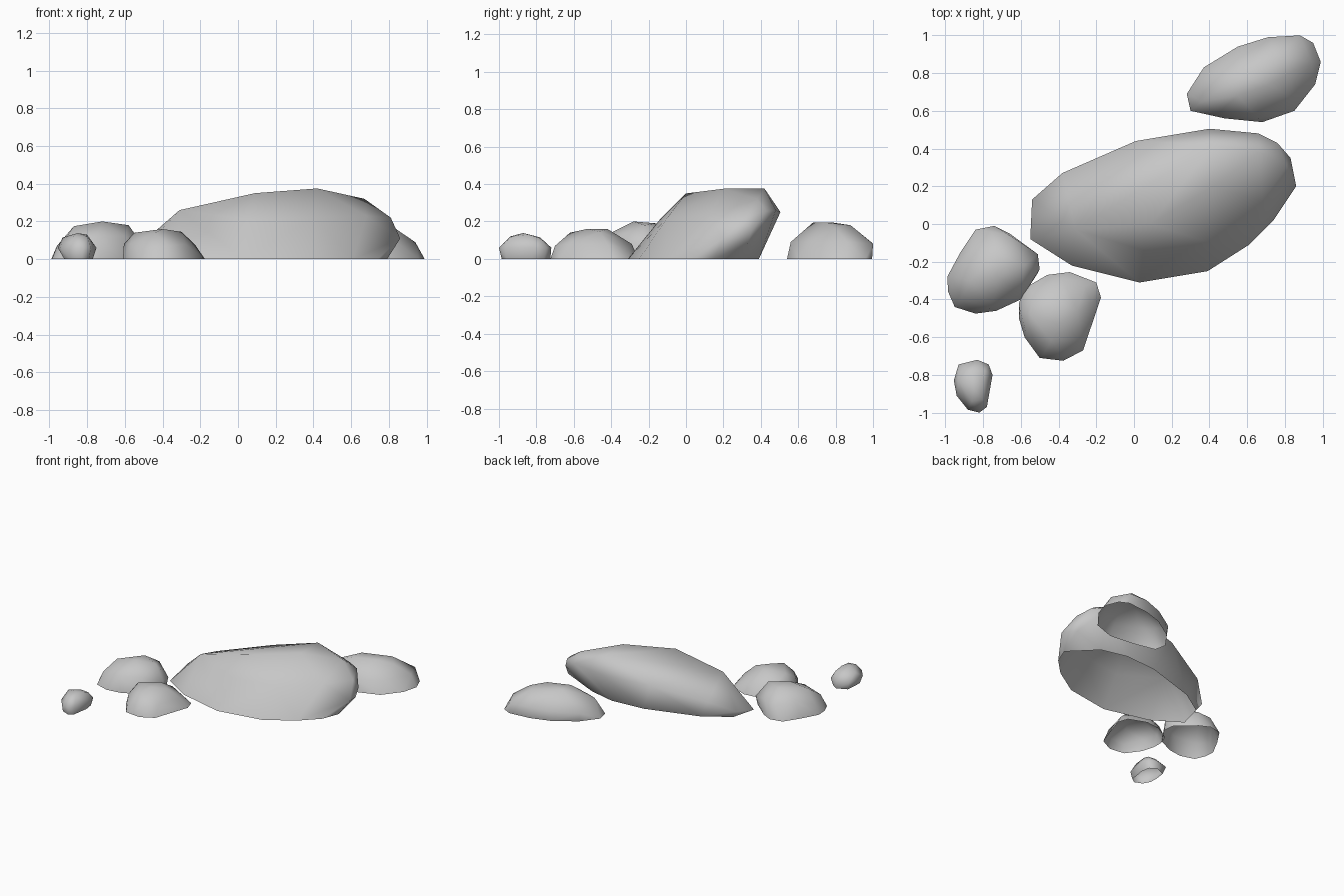
import bpy, bmesh

stone = bpy.data.materials.new("grey stone")
stone.diffuse_color = (0.57, 0.57, 0.57, 1)


def rock(name, base, upper):
    """Smooth-shaded boulder: hull of a ground outline and upper corners, open underneath."""
    bm = bmesh.new()
    for p in [(x, y, 0) for x, y in base] + upper:
        bm.verts.new(p)
    bmesh.ops.convex_hull(bm, input=bm.verts[:])
    loose = [v for v in bm.verts if not v.link_faces]
    bmesh.ops.delete(bm, geom=loose, context='VERTS')
    floor = [f for f in bm.faces if all(v.co.z < 1e-4 for v in f.verts)]
    bmesh.ops.delete(bm, geom=floor, context='FACES')
    bmesh.ops.recalc_face_normals(bm, faces=bm.faces[:])
    if sum(f.normal.z * f.calc_area() for f in bm.faces) < 0:
        bmesh.ops.reverse_faces(bm, faces=bm.faces[:])
    for f in bm.faces:
        f.smooth = True
    me = bpy.data.meshes.new(name)
    bm.to_mesh(me)
    bm.free()
    me.materials.append(stone)
    ob = bpy.data.objects.new(name, me)
    bpy.context.collection.objects.link(ob)


# Large leaning slab, overhanging at the back
rock("large_boulder",
     [(-.55, -.08), (-.33, -.22), (.03, -.31), (.39, -.25), (.61, -.11), (.74, .02),
      (.79, .15), (.6, .34), (.39, .39), (.12, .37), (-.3, .24), (-.5, .11)],
     [(-.54, .13, .06), (-.38, .27, .15), (.01, .44, .24), (.4, .505, .25), (.66, .48, .26),
      (.76, .43, .255), (.83, .35, .15), (.82, .33, .08), (.86, .2, .11), (-.31, -.03, .26),
      (.09, .0, .35), (.42, .2, .375), (.42, .42, .375), (.67, .38, .32), (.81, .31, .22),
      (.05, -.14, .21), (.4, -.1, .22), (.68, .12, .23)])

# Boulder at the back right
rock("back_boulder",
     [(.28, .69), (.38, .82), (.55, .93), (.71, .98), (.88, .995), (.95, .96), (.99, .86),
      (.96, .74), (.85, .6), (.68, .54), (.48, .56), (.3, .6)],
     [(.37, .83, .07), (.55, .94, .08), (.71, .99, .09), (.88, 1, .08), (.94, .86, .09),
      (.84, .66, .09), (.66, .56, .09), (.46, .6, .12), (.36, .65, .13), (.55, .68, .195),
      (.56, .78, .195), (.72, .74, .195), (.76, .88, .18), (.83, .8, .165)])

# Pair of boulders at the left
rock("left_boulder",
     [(-.99, -.28), (-.985, -.36), (-.95, -.44), (-.84, -.475), (-.73, -.46), (-.6, -.4),
      (-.51, -.26), (-.52, -.17), (-.66, -.05), (-.74, -.01), (-.84, -.03), (-.92, -.15)],
     [(-.96, -.28, .07), (-.92, -.4, .1), (-.75, -.44, .12), (-.6, -.36, .12),
      (-.5, -.24, .07), (-.51, -.16, .07), (-.66, -.06, .12), (-.76, -.04, .1),
      (-.87, -.15, .13), (-.87, -.3, .175), (-.72, -.16, .19), (-.72, -.28, .2), (-.58, -.22, .18)])
rock("front_boulder",
     [(-.61, -.42), (-.58, -.34), (-.46, -.27), (-.34, -.255), (-.2, -.31), (-.175, -.39),
      (-.27, -.67), (-.375, -.725), (-.5, -.71), (-.58, -.6), (-.61, -.5)],
     [(-.605, -.46, .08), (-.57, -.58, .08), (-.48, -.69, .06), (-.37, -.7, .07),
      (-.28, -.62, .08), (-.23, -.42, .08), (-.26, -.33, .05), (-.38, -.29, .08),
      (-.54, -.36, .09), (-.55, -.48, .14), (-.44, -.62, .14), (-.4, -.53, .16),
      (-.4, -.42, .16), (-.3, -.46, .145)])

# Small stone at the front left
rock("small_stone",
     [(-.92, -.84), (-.91, -.76), (-.83, -.725), (-.78, -.76), (-.77, -.83), (-.79, -.96),
      (-.83, -.985), (-.89, -.96), (-.92, -.9)],
     [(-.955, -.83, .06), (-.93, -.745, .06), (-.83, -.72, .06), (-.77, -.745, .06),
      (-.75, -.8, .06), (-.78, -.97, .06), (-.82, -1, .06), (-.88, -.985, .06),
      (-.94, -.91, .06), (-.93, -.83, .115), (-.86, -.94, .12), (-.8, -.93, .12),
      (-.85, -.87, .138), (-.8, -.84, .13), (-.86, -.78, .115), (-.79, -.78, .11)])
